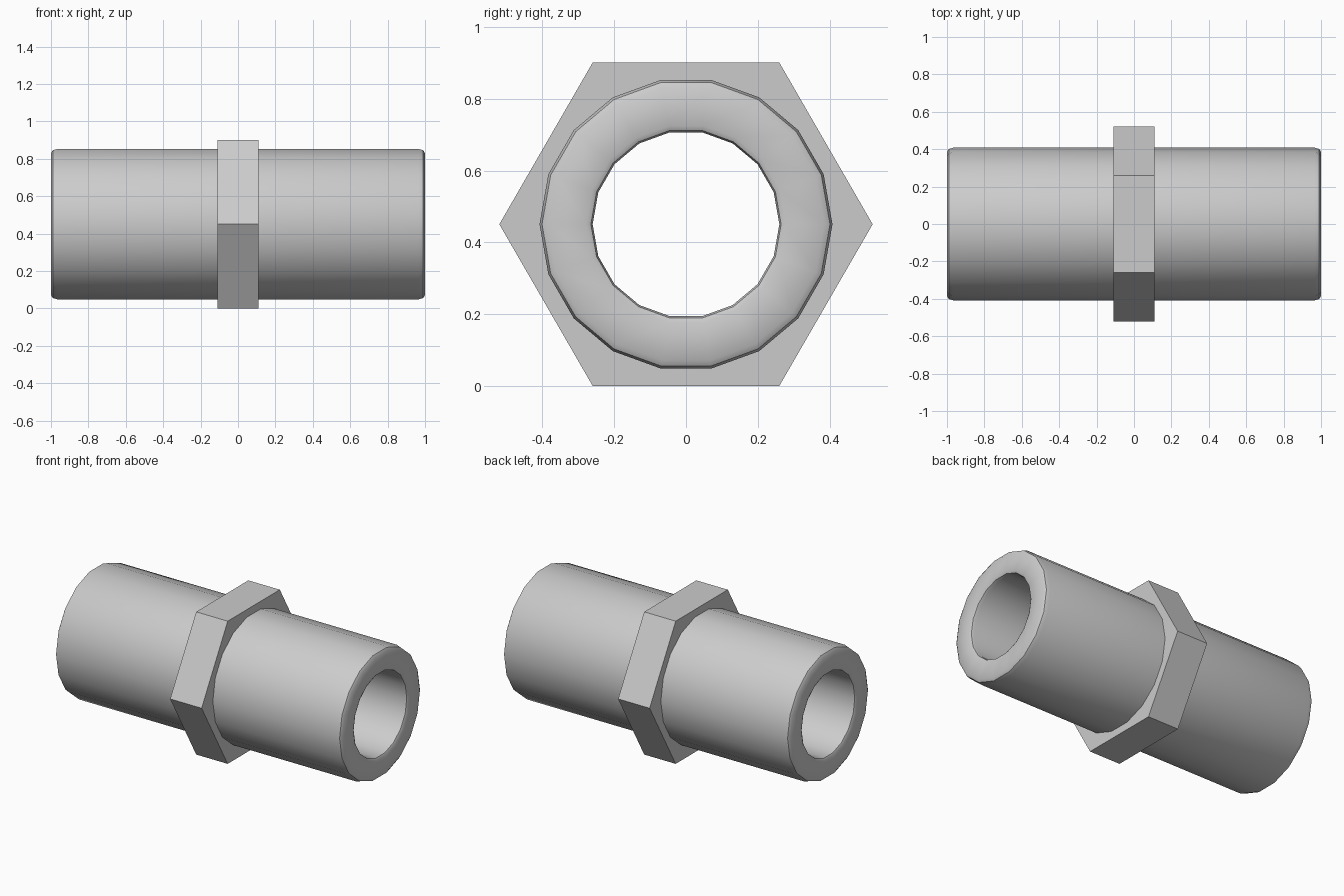
import bpy, bmesh, math

if "Cube" in bpy.data.objects:
    bpy.data.objects.remove(bpy.data.objects["Cube"])

SIDES = 18
AXIS_Z = 0.4503


def round_radius(r, a):
    return r


def hex_radius(r, a):
    # distance from the centre to a hexagon of corner radius r at angle a
    sector = math.pi / 3
    return r * math.cos(sector / 2) / math.cos(a % sector - sector / 2)


def loft(name, profile):
    """Closed loop of (x, radius, shape) stations swept around the x axis."""
    bm = bmesh.new()
    rings = []
    for x, r, shape in profile:
        ring = []
        for i in range(SIDES):
            a = 2 * math.pi * i / SIDES
            d = shape(r, a)
            ring.append(bm.verts.new((x, d * math.cos(a), AXIS_Z + d * math.sin(a))))
        rings.append(ring)
    for k, ring in enumerate(rings):
        nxt = rings[(k + 1) % len(rings)]
        for i in range(SIDES):
            j = (i + 1) % SIDES
            bm.faces.new((ring[i], ring[j], nxt[j], nxt[i]))
    bmesh.ops.recalc_face_normals(bm, faces=bm.faces[:])
    mesh = bpy.data.meshes.new(name)
    bm.to_mesh(mesh)
    bm.free()
    obj = bpy.data.objects.new(name, mesh)
    bpy.context.collection.objects.link(obj)
    return obj


# Hollow pipe with softly rounded inner and outer rims at both ends
half = [(0.966, 0.408), (0.99, 0.401), (1.0, 0.385),
        (1.0, 0.278), (0.993, 0.265), (0.975, 0.26)]
section = half + [(-x, r) for x, r in reversed(half)]
pipe = loft("pipe", [(x, r, round_radius) for x, r in section])
bpy.context.view_layer.objects.active = pipe
pipe.select_set(True)
bpy.ops.object.shade_smooth_by_angle(angle=math.radians(40))

# Hexagonal wrench collar around the middle
collar = loft("hex_collar", [(-0.11, 0.36, round_radius), (-0.11, 0.52, hex_radius),
                             (0.11, 0.52, hex_radius), (0.11, 0.36, round_radius)])
